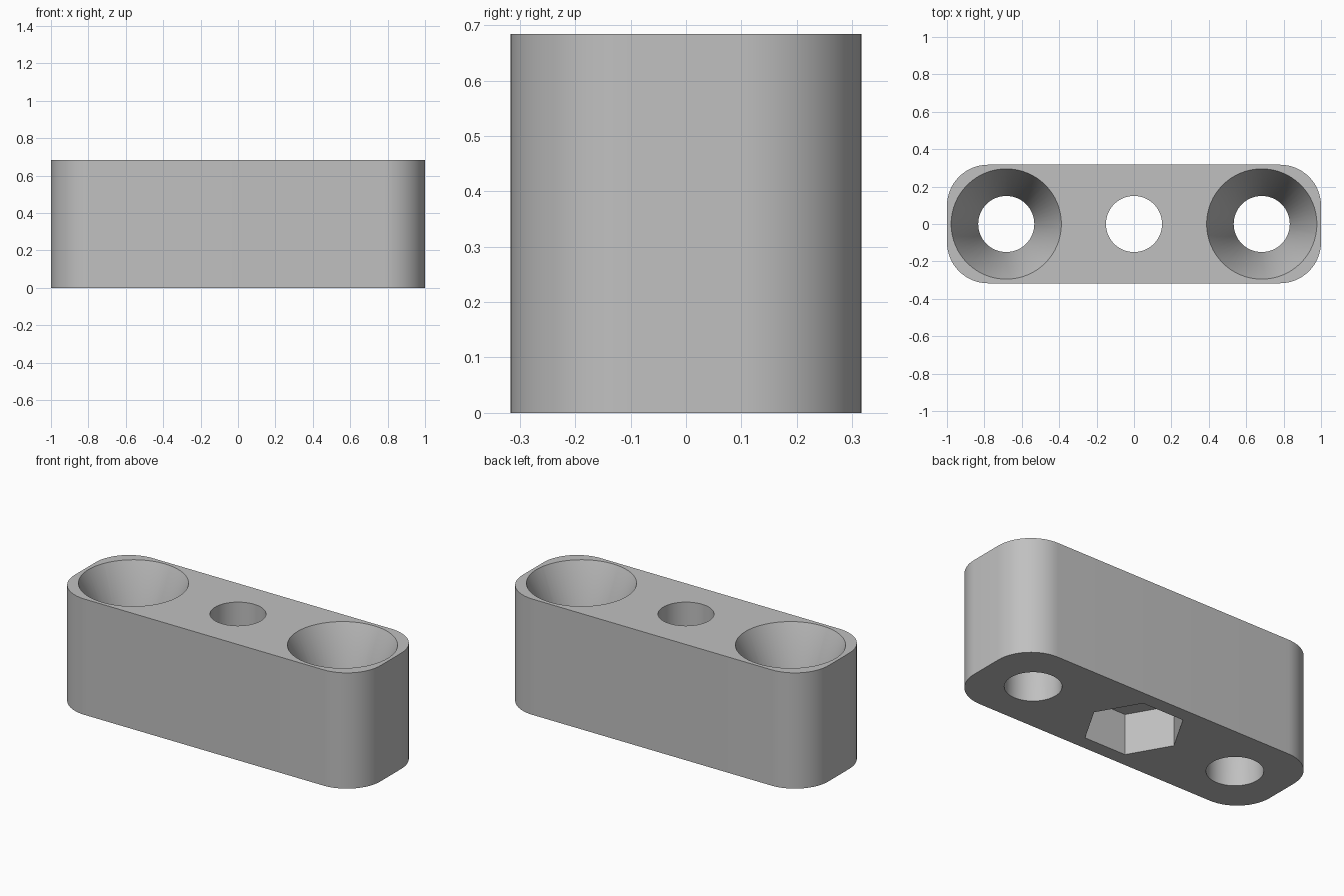
import bpy
import bmesh
from math import cos, sin, pi, tau

if "Cube" in bpy.data.objects:
    bpy.data.objects.remove(bpy.data.objects["Cube"], do_unlink=True)

LENGTH, WIDTH, HEIGHT = 2.0, 0.634, 0.684
CORNER = 0.22
HOLE = 0.15          # radius of every through hole
SINK = 0.295         # radius of the countersink mouth
SINK_DEPTH = 0.34
SCREW_X = 0.683
NUT, NUT_DEPTH = 0.27, 0.24
OVER = 0.05          # cutters reach past the surfaces

grey = bpy.data.materials.new("light grey")
grey.use_nodes = True
colour = (0.53, 0.53, 0.53, 1)
grey.diffuse_color = colour
grey.node_tree.nodes["Principled BSDF"].inputs["Base Color"].default_value = colour


def ring(radius, sides, cx=0, cy=0):
    return [(cx + radius * cos(tau * i / sides), cy + radius * sin(tau * i / sides))
            for i in range(sides)]


def loft(name, sections):
    """Solid through matching outlines, each given as (z, points)."""
    bm = bmesh.new()
    loops = [[bm.verts.new((x, y, z)) for x, y in pts] for z, pts in sections]
    for low, high in zip(loops, loops[1:]):
        n = len(low)
        for i in range(n):
            j = (i + 1) % n
            bm.faces.new((low[i], low[j], high[j], high[i]))
    bm.faces.new(loops[0][::-1])
    bm.faces.new(loops[-1])
    bmesh.ops.recalc_face_normals(bm, faces=bm.faces)
    mesh = bpy.data.meshes.new(name)
    bm.to_mesh(mesh)
    bm.free()
    mesh.materials.append(grey)
    obj = bpy.data.objects.new(name, mesh)
    bpy.context.collection.objects.link(obj)
    return obj


# Block with rounded upright corners
outline = []
for k, (sx, sy) in enumerate([(1, 1), (-1, 1), (-1, -1), (1, -1)]):
    for i in range(17):
        a = pi / 2 * (k + i / 16)
        outline.append((sx * (LENGTH / 2 - CORNER) + CORNER * cos(a),
                        sy * (WIDTH / 2 - CORNER) + CORNER * sin(a)))
block = loft("mounting_block", [(0, outline), (HEIGHT, outline)])

# Cutters: countersunk screw holes, central bolt hole, hexagonal nut pocket
cutters = []
mouth = SINK + OVER * (SINK - HOLE) / SINK_DEPTH
for side, x in (("left", SCREW_X), ("right", -SCREW_X)):
    cutters.append(loft(side + "_screw_hole_cutter", [
        (-OVER, ring(HOLE, 64, x)),
        (HEIGHT - SINK_DEPTH, ring(HOLE, 64, x)),
        (HEIGHT + OVER, ring(mouth, 64, x))]))
bolt = ring(HOLE, 64)
cutters.append(loft("bolt_hole_cutter", [(-OVER, bolt), (HEIGHT + OVER, bolt)]))
hexagon = ring(NUT, 6)
cutters.append(loft("nut_pocket_cutter", [(-OVER, hexagon), (NUT_DEPTH, hexagon)]))

# Cut the block, then drop the cutters
bpy.ops.object.select_all(action='DESELECT')
bpy.context.view_layer.objects.active = block
block.select_set(True)
for cutter in cutters:
    cutter.hide_render = True
    mod = block.modifiers.new(cutter.name, 'BOOLEAN')
    mod.operation = 'DIFFERENCE'
    mod.solver = 'EXACT'
    mod.object = cutter
    bpy.ops.object.modifier_apply(modifier=mod.name)
    bpy.data.objects.remove(cutter, do_unlink=True)

bpy.ops.object.shade_smooth_by_angle(angle=pi / 6)
